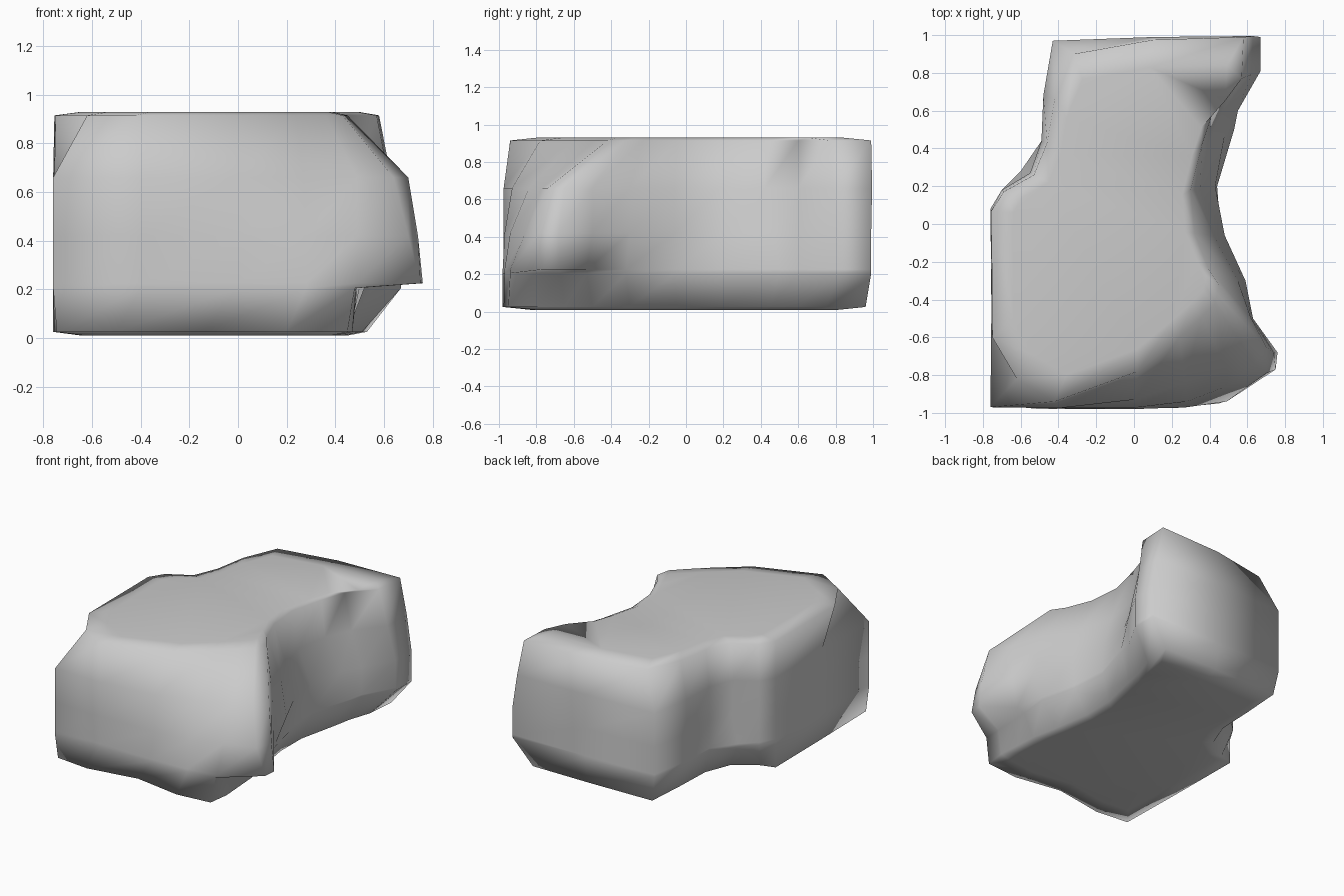
import bpy, bmesh

# Mid-height outline of the boulder, counter-clockwise from the front-left corner
MID = [(-.76, -.97), (-.4, -.975), (.02, -.97), (.28, -.94), (.49, -.86), (.70, -.79),
       (.74, -.68), (.63, -.5), (.59, -.3), (.48, -.06), (.43, .2), (.48, .47),
       (.55, .6), (.67, .81), (.67, .99), (.1, .99), (-.43, .97), (-.48, .68),
       (-.49, .44), (-.55, .27), (-.70, .18), (-.76, .08), (-.755, -.45)]


def changed(ring, start, *points):
    """Copy of an outline with a run of points replaced from index start."""
    ring = list(ring)
    ring[start:start + len(points)] = points
    return ring


# Base is tucked in below the right-hand nub and along the left hollow
base = changed(MID, 0, (-.745, -.955), (-.5, -.98), (-.14, -.92), (.2, -.975),
               (.45, -.95), (.47, -.8), (.46, -.65), (.45, -.5), (.41, -.3),
               (.37, -.05), (.37, .18), (.43, .45), (.46, .6), (.51, .75),
               (.53, .96), (.1, .96), (-.4, .95), (-.42, .66), (-.43, .4),
               (-.50, .22), (-.66, .11))
low = changed(MID, 2, (0, -.98), (.28, -.97), (.49, -.94), (.75, -.77), (.76, -.68),
              (.56, -.53), (.52, -.32), (.46, -.06), (.44, .2), (.53, .5))
low[19] = (-.6, .28)
# Flat ledge under the nub
ledge = changed(low, 4, (.48, -.94), (.485, -.81), (.49, -.67), (.5, -.53))
# Upper levels lean back at the front right and hollow out on the right side
high = changed(MID, 2, (0, -.93), (.27, -.84), (.49, -.77), (.64, -.74), (.70, -.65),
               (.62, -.5), (.55, -.3), (.42, -.06), (.35, .18), (.39, .42),
               (.47, .6), (.62, .79), (.63, .995))
# Top has its front-left and back-left corners knocked off
top = changed(MID, 0, (-.62, -.82), (-.42, -.94), (.02, -.78), (.24, -.6), (.36, -.49),
              (.43, -.42), (.44, -.37), (.45, -.32), (.39, -.23), (.32, -.05),
              (.30, .18), (.36, .42), (.42, .6), (.57, .77), (.58, .99),
              (.1, .975), (-.32, .9), (-.42, .66), (-.46, .43), (-.53, .26),
              (-.69, .17), (-.755, .07), (-.75, -.6))


def scaled(ring, s):
    return [(x * s, y * s) for x, y in ring]


layers = [(scaled(base, .85), .01), (base, .025), (ledge, .205), (low, .225),
          (MID, .42), (high, .66), (top, .915), (scaled(top, .85), .93)]

# Loft the layers and close the caps
bm = bmesh.new()
rings = [[bm.verts.new((x, y, z)) for x, y in ring] for ring, z in layers]
n = len(MID)
for a, b in zip(rings, rings[1:]):
    for i in range(n):
        j = (i + 1) % n
        bm.faces.new((a[i], a[j], b[j], b[i]))
bm.faces.new(rings[0][::-1])
bm.faces.new(rings[-1])
bmesh.ops.triangulate(bm, faces=[f for f in bm.faces if len(f.verts) > 4])
bmesh.ops.recalc_face_normals(bm, faces=bm.faces)
for f in bm.faces:
    f.smooth = True

mesh = bpy.data.meshes.new("boulder")
bm.to_mesh(mesh)
bm.free()
bpy.context.collection.objects.link(bpy.data.objects.new("boulder", mesh))
